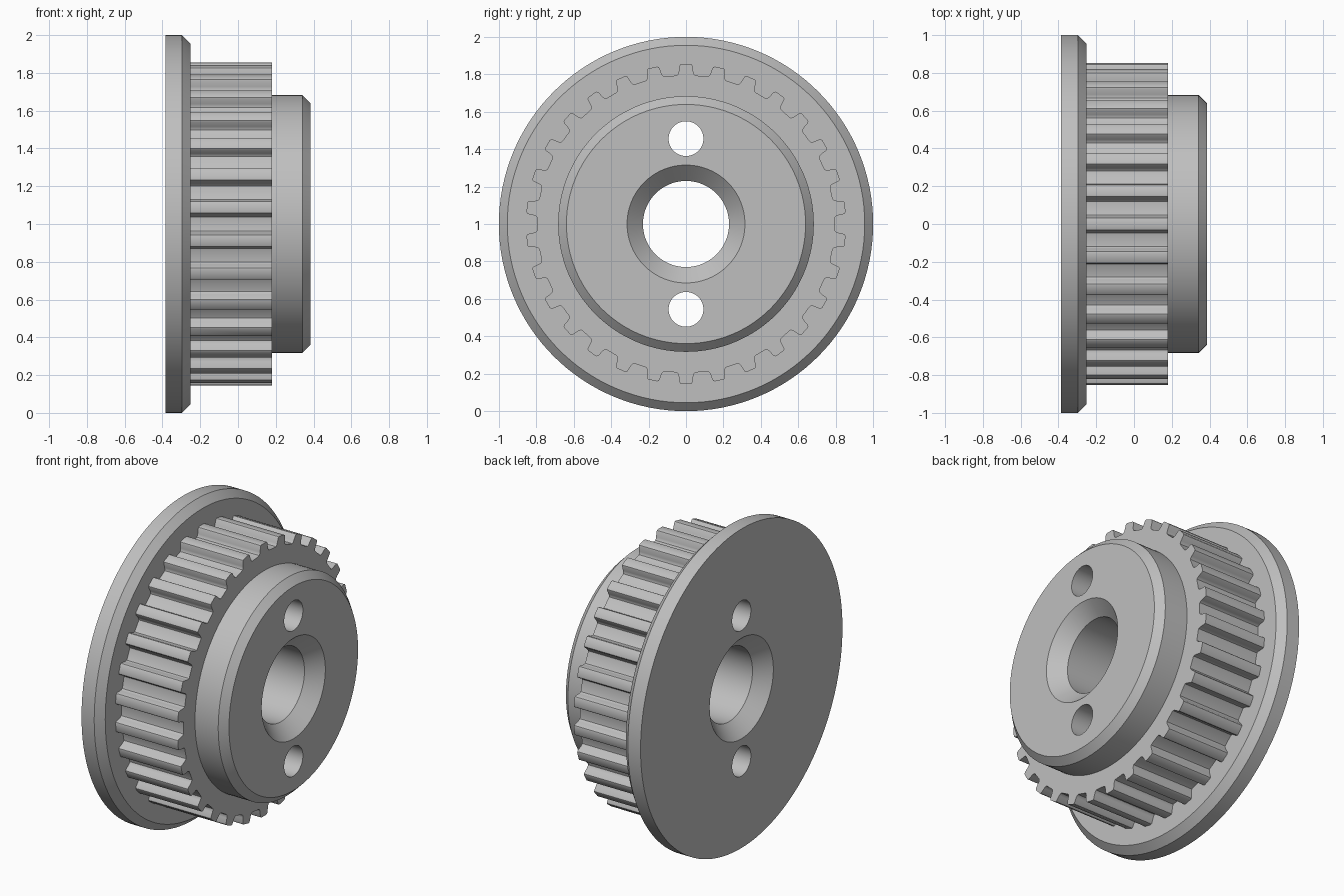
import bpy, bmesh
from math import sin, cos, pi

if "Cube" in bpy.data.objects:
    bpy.data.objects.remove(bpy.data.objects["Cube"])

steel = bpy.data.materials.new("grey_steel")
GREY = (0.52, 0.52, 0.52, 1)
steel.use_nodes = True
steel.diffuse_color = GREY
steel.node_tree.nodes["Principled BSDF"].inputs["Base Color"].default_value = GREY


def circle(radius, offset=0, steps=128):
    return [(radius * sin(2 * pi * i / steps), radius * cos(2 * pi * i / steps) + offset)
            for i in range(steps)]


def loft(name, sections):
    """Closed solid through (x, outline) sections along the x axis."""
    bm = bmesh.new()
    rings = [[bm.verts.new((x, y, z + 1)) for y, z in outline] for x, outline in sections]
    for a, b in zip(rings, rings[1:]):
        for i in range(len(a)):
            j = (i + 1) % len(a)
            bm.faces.new((a[i], a[j], b[j], b[i]))
    bm.faces.new(rings[0])
    bm.faces.new(rings[-1])
    bmesh.ops.recalc_face_normals(bm, faces=bm.faces)
    mesh = bpy.data.meshes.new(name)
    bm.to_mesh(mesh)
    bm.free()
    mesh.materials.append(steel)
    obj = bpy.data.objects.new(name, mesh)
    bpy.context.collection.objects.link(obj)
    return obj


def turned(name, profile):
    return loft(name, [(x, circle(r)) for x, r in profile])


# Toothed outline: half a tooth as (half width, radius), mirrored and repeated
TEETH = 30
half = [(0.024, 0.855), (0.031, 0.852), (0.035, 0.845), (0.039, 0.815),
        (0.042, 0.804), (0.047, 0.797), (0.055, 0.795)]
tooth = [(-w, r) for w, r in reversed(half)] + half
outline = []
for k in range(TEETH):
    for w, r in tooth:
        a = 2 * pi * k / TEETH + w / r
        outline.append((r * sin(a), r * cos(a)))

# Solid parts
pulley = turned("toothed_pulley", [(-0.385, 1), (-0.297, 1), (-0.252, 0.955)])
gear = loft("tooth_ring", [(-0.32, outline), (0.18, outline)])
hub = turned("hub", [(-0.2, 0.683), (0.341, 0.683), (0.385, 0.639)])

# Cutters: countersunk bore and two pin holes
bore = turned("bore_cutter", [(-0.485, 0.415), (-0.3, 0.23), (0.3, 0.23), (0.485, 0.415)])
pins = [loft("pin_hole_cutter", [(x, circle(0.093, side * 0.456, 48)) for x in (-0.6, 0.6)])
        for side in (-1, 1)]

# Join and cut, then keep only the finished pulley
tools = [(gear, 'UNION'), (hub, 'UNION')] + [(c, 'DIFFERENCE') for c in [bore] + pins]
for tool, operation in tools:
    mod = pulley.modifiers.new(tool.name, 'BOOLEAN')
    mod.object = tool
    mod.operation = operation
    mod.solver = 'EXACT'
    tool.hide_render = True
bpy.context.view_layer.update()
depsgraph = bpy.context.evaluated_depsgraph_get()
finished = bpy.data.meshes.new_from_object(pulley.evaluated_get(depsgraph))
pulley.modifiers.clear()
pulley.data = finished
finished.name = "toothed_pulley"
for tool, _ in tools:
    bpy.data.objects.remove(tool)

bpy.ops.object.select_all(action='DESELECT')
pulley.select_set(True)
bpy.context.view_layer.objects.active = pulley
bpy.ops.object.shade_smooth_by_angle(angle=pi / 6)
